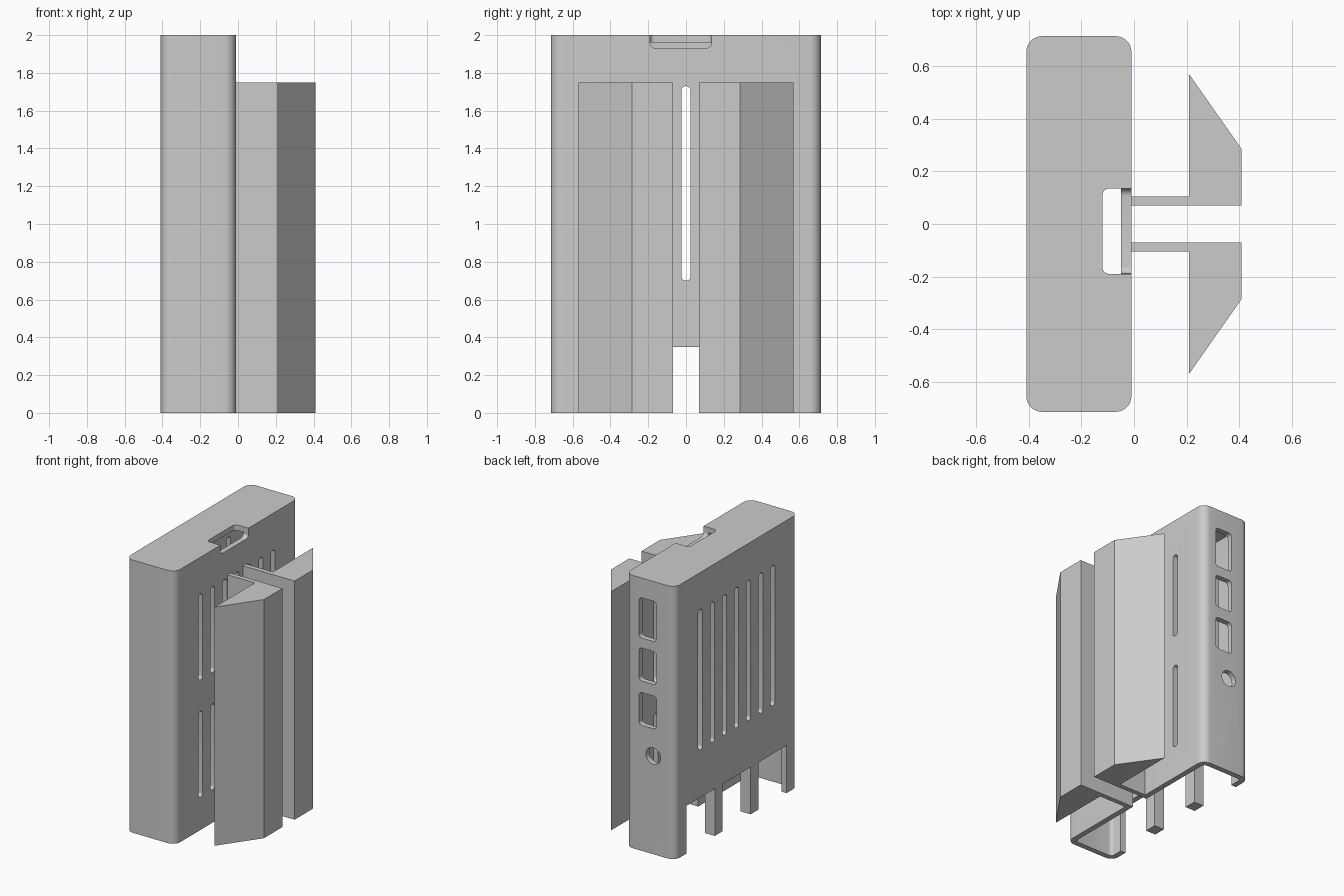
import bpy
import bmesh
import math

cube = bpy.data.objects.get("Cube")
if cube:
    bpy.data.objects.remove(cube, do_unlink=True)

grey = bpy.data.materials.new("plain grey")
grey.use_nodes = True
grey.diffuse_color = (0.6, 0.6, 0.6, 1)
grey.node_tree.nodes["Principled BSDF"].inputs["Base Color"].default_value = grey.diffuse_color


def rounded(a0, a1, b0, b1, r, steps=6):
    """Outline of a rectangle with rounded corners."""
    centres = [(a1 - r, b1 - r), (a0 + r, b1 - r), (a0 + r, b0 + r), (a1 - r, b0 + r)]
    pts = []
    for i, (ca, cb) in enumerate(centres):
        for k in range(steps + 1):
            t = math.pi / 2 * (i + k / steps)
            pts.append((ca + r * math.cos(t), cb + r * math.sin(t)))
    return pts


def rect(a0, a1, b0, b1):
    return [(a0, b0), (a1, b0), (a1, b1), (a0, b1)]


def prism(name, outline, axis, lo, hi):
    """Extrude an outline along the named axis."""
    place = {"x": lambda a, b, h: (h, a, b),
             "y": lambda a, b, h: (a, h, b),
             "z": lambda a, b, h: (a, b, h)}[axis]
    bm = bmesh.new()
    low = [bm.verts.new(place(a, b, lo)) for a, b in outline]
    high = [bm.verts.new(place(a, b, hi)) for a, b in outline]
    bm.faces.new(low)
    bm.faces.new(high)
    n = len(outline)
    for i in range(n):
        j = (i + 1) % n
        bm.faces.new((low[i], low[j], high[j], high[i]))
    bmesh.ops.recalc_face_normals(bm, faces=bm.faces)
    mesh = bpy.data.meshes.new(name)
    bm.to_mesh(mesh)
    bm.free()
    mesh.materials.append(grey)
    ob = bpy.data.objects.new(name, mesh)
    bpy.context.collection.objects.link(ob)
    return ob


def cut(target, outline, axis, lo, hi):
    """Remove a prism from the target."""
    cutter = prism("cutter", outline, axis, lo, hi)
    mod = target.modifiers.new("cut", "BOOLEAN")
    mod.operation = "DIFFERENCE"
    mod.solver = "EXACT"
    mod.object = cutter
    bpy.context.view_layer.objects.active = target
    bpy.ops.object.modifier_apply(modifier=mod.name)
    bpy.data.objects.remove(cutter, do_unlink=True)


# Hollow case, open at the bottom
X0, X1, Y, WALL = -0.41, -0.01, 0.715, 0.04
case = prism("case", rounded(X0, X1, -Y, Y, 0.06, 8), "z", 0, 2)
cut(case, rounded(X0 + WALL, X1 - WALL, -Y + WALL, Y - WALL, 0.025), "z", -0.1, 2 - WALL)

# Opening in the top and notch in the front wall
cut(case, rounded(-0.12, 0.1, -0.19, 0.135, 0.025), "z", 1.955, 2.1)
cut(case, rounded(-0.19, 0.135, 1.93, 2.2, 0.03), "x", -0.06, 0.1)

# Vent slots: long on the back wall, split in two on the rail wall
for i in range(-3, 4):
    y = 0.14 * i
    long_slot = rounded(y - 0.024, y + 0.024, 0.7, 1.73, 0.023)
    cut(case, long_slot, "x", X0 - 0.1, X0 + 0.08)
    if i == 0:
        cut(case, long_slot, "x", X1 - 0.08, X1 + 0.1)
    else:
        for z0, z1 in ((0.24, 0.87), (1.1, 1.73)):
            cut(case, rounded(y - 0.024, y + 0.024, z0, z1, 0.023), "x", X1 - 0.08, X1 + 0.1)

# Port holes in the end wall
for z0, z1 in ((1.56, 1.855), (1.245, 1.487), (0.92, 1.16)):
    cut(case, rounded(-0.26, -0.12, z0, z1, 0.025), "y", Y - 0.1, Y + 0.1)
cut(case, rounded(-0.295, -0.175, 0.66, 0.78, 0.0599), "y", Y - 0.1, Y + 0.1)

# Lower cable openings
cut(case, rect(-0.58, 0.58, -0.1, 0.35), "x", X0 - 0.1, X0 + 0.08)
cut(case, rect(-0.07, 0.07, -0.1, 0.35), "x", X1 - 0.08, X1 + 0.1)

# Legs under the back wall
for side, y in (("left", 0.2), ("right", -0.215)):
    prism(f"leg_{side}", rect(X0 + 0.005, X0 + 0.085, y - 0.045, y + 0.045), "z", 0, 0.37)

# Pair of hooked mounting rails
rail = [(-0.02, 0.07), (0.41, 0.07), (0.41, 0.285), (0.21, 0.57), (0.21, 0.105), (-0.02, 0.105)]
for side, s in (("back", 1), ("front", -1)):
    prism(f"rail_{side}", [(x, s * y) for x, y in rail], "z", 0, 1.75)

# Smooth the rounded corners
bpy.ops.object.select_all(action="DESELECT")
case.select_set(True)
bpy.context.view_layer.objects.active = case
bpy.ops.object.shade_smooth_by_angle(angle=math.radians(30))
